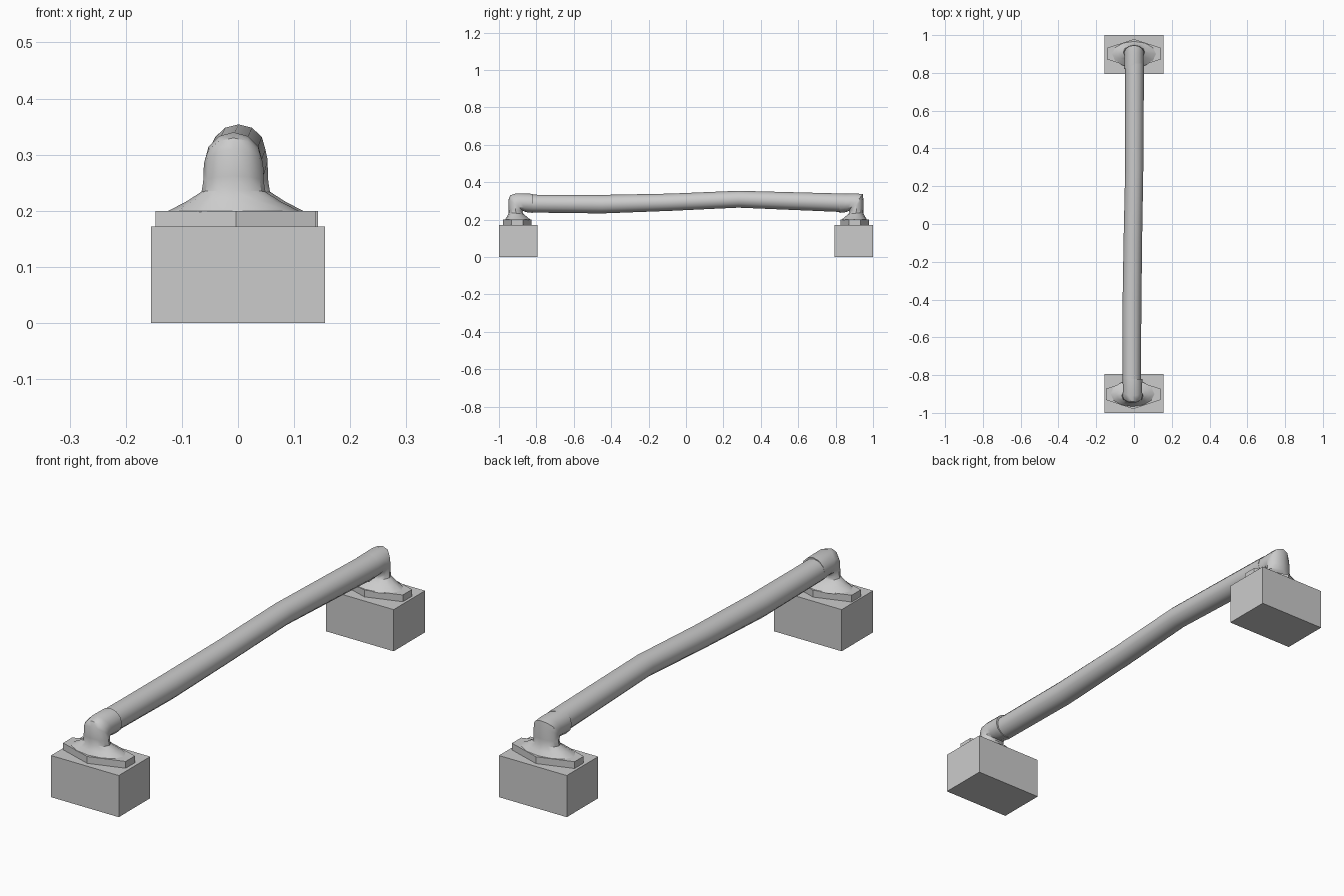
import bpy, bmesh, math
from mathutils import Vector

if "Cube" in bpy.data.objects:
    bpy.data.objects.remove(bpy.data.objects["Cube"])


def make_object(name, bm, smooth):
    bmesh.ops.recalc_face_normals(bm, faces=bm.faces)
    me = bpy.data.meshes.new(name)
    bm.to_mesh(me)
    bm.free()
    ob = bpy.data.objects.new(name, me)
    bpy.context.collection.objects.link(ob)
    if smooth:
        bpy.ops.object.select_all(action='DESELECT')
        ob.select_set(True)
        bpy.context.view_layer.objects.active = ob
        bpy.ops.object.shade_smooth_by_angle(angle=math.radians(35))
    return ob


def prism(name, outline, z0, z1):
    bm = bmesh.new()
    base = bm.faces.new([bm.verts.new((x, y, z0)) for x, y in outline])
    top = bmesh.ops.extrude_face_region(bm, geom=[base])['geom']
    bmesh.ops.translate(bm, vec=(0, 0, z1 - z0),
                        verts=[v for v in top if isinstance(v, bmesh.types.BMVert)])
    if not any(f.calc_center_median().z < z0 + 1e-5 for f in bm.faces):
        bm.faces.new([v for v in bm.verts if v.co.z < z0 + 1e-5])
    return make_object(name, bm, False)


def loft(name, rings, n=12):
    """Each ring: centre x, half-width in x, (y, z) of outer and inner side."""
    bm = bmesh.new()
    loops = []
    for cx, rx, a, b in rings:
        a, b = Vector((cx, *a)), Vector((cx, *b))
        c, half = (a + b) / 2, (a - b) / 2
        loops.append([bm.verts.new(c + Vector((rx, 0, 0)) * math.cos(t) + half * math.sin(t))
                      for t in (2 * math.pi * i / n for i in range(n))])
    for p, q in zip(loops, loops[1:]):
        for i in range(n):
            j = (i + 1) % n
            bm.faces.new((p[i], p[j], q[j], q[i]))
    bm.faces.new(loops[0])
    bm.faces.new(loops[-1])
    return make_object(name, bm, True)


for side, s, cx, px, corner in (("front", -1, -0.008, -0.004, 0.006), ("back", 1, 0.0, 0.0, 0.0)):
    # mounting block
    prism(side + "_block", [(x, s * y) for x, y in
                            ((-.155, .795), (.155, .795), (.155, 1), (-.155, 1))], 0, .172)
    # six-sided flange plate
    yc = s * .902
    prism(side + "_flange", [(px + x, yc + y) for x, y in
                             ((.143, -.03), (.143, .03), (0, .077),
                              (-.143, .03), (-.143, -.03), (0, -.077))], .172, .2)
    # flared foot and elbow
    k = corner
    profile = [
        (.12, (.968, .198), (.83, .198)),
        (.085, (.957, .217), (.85, .215)),
        (.057, (.948, .236), (.871, .232)),
        (.054, (.948, .262), (.874, .242)),
        (.053, (.948, .31), (.87, .246)),
        (.052, (.946 - k, .336 - k), (.866, .244)),
        (.051, (.91, .34), (.85, .239)),
        (.052, (.82, .338), (.82, .236)),
    ]
    loft(side + "_elbow", [(cx, rx, (s * a[0], a[1]), (s * b[0], b[1]))
                           for rx, a, b in profile])

# long, slightly bent bar
loft("grab_bar", [(cx, r, (y, top), (y, bottom)) for cx, r, y, top, bottom in (
    (-.012, .048, -.84, .333, .238),
    (-.011, .050, -.45, .332, .233),
    (-.006, .049, -.08, .339, .247),
    (.001, .048, .28, .354, .264),
    (.003, .050, .85, .339, .240))])
